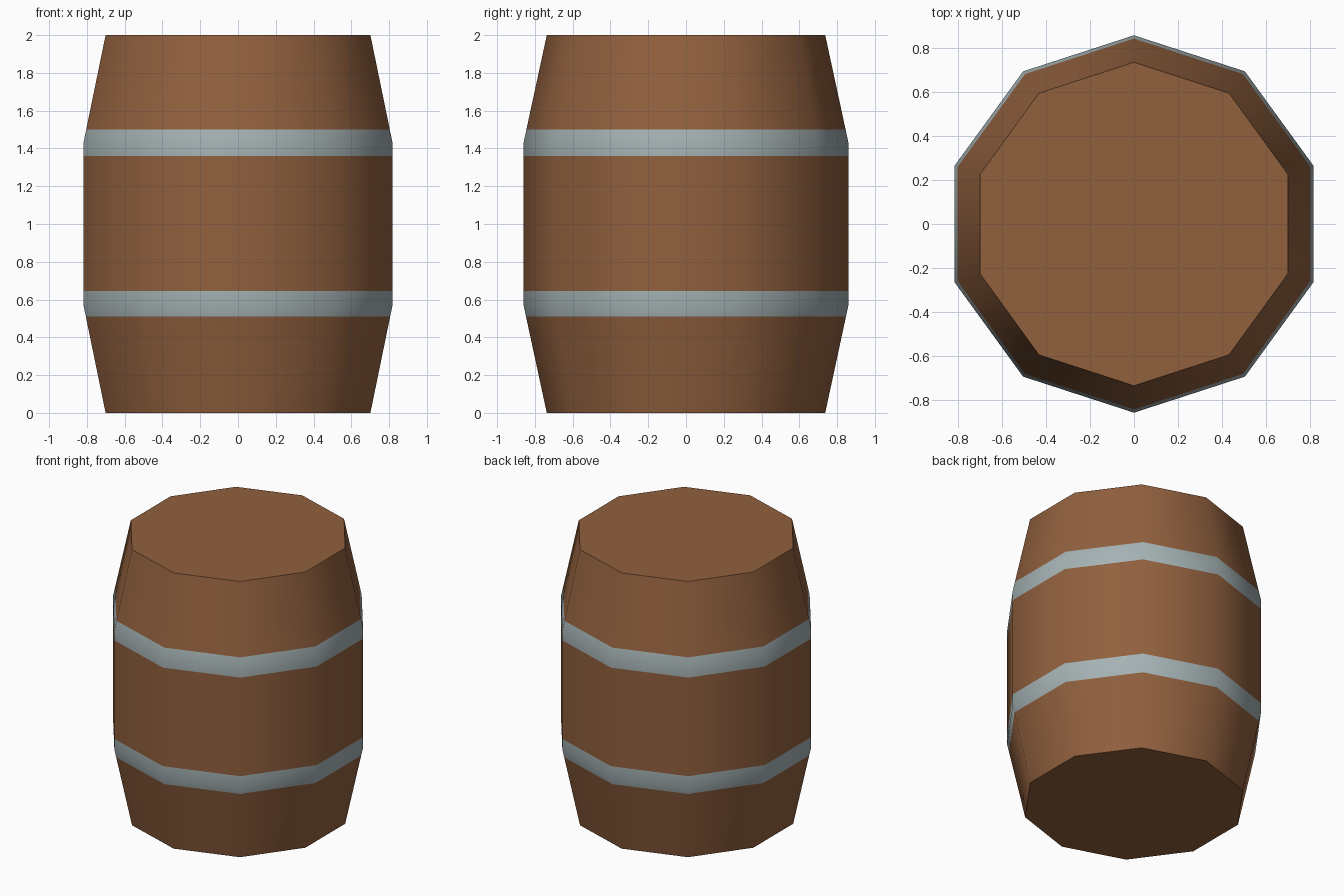
import bpy, bmesh, math

if "Cube" in bpy.data.objects:
    bpy.data.objects.remove(bpy.data.objects["Cube"])

SIDES = 10
# barrel profile: (radius, height); extra rings mark the hoop edges
PROFILE = [(0.737, 0.0), (0.847, 0.51), (0.86, 0.57), (0.86, 0.645),
           (0.86, 1.36), (0.86, 1.43), (0.845, 1.50), (0.737, 2.0)]
HOOPS = [(0.51, 0.645), (1.36, 1.50)]


def material(name, color):
    m = bpy.data.materials.new(name)
    m.diffuse_color = (*color, 1)
    m.use_nodes = True
    m.node_tree.nodes["Principled BSDF"].inputs["Base Color"].default_value = m.diffuse_color
    return m


wood = material("brown_wood", (0.283, 0.117, 0.048))
metal = material("grey_metal", (0.376, 0.445, 0.456))

# barrel body: stacked ten-sided rings, a corner pointing along +y
bm = bmesh.new()
rings = []
for r, z in PROFILE:
    rings.append([bm.verts.new((r * math.cos(a), r * math.sin(a), z))
                  for a in (math.pi / 2 + 2 * math.pi * i / SIDES for i in range(SIDES))])
for lo, hi in zip(rings, rings[1:]):
    for i in range(SIDES):
        j = (i + 1) % SIDES
        bm.faces.new((lo[i], lo[j], hi[j], hi[i]))

# flat lid and base
bm.faces.new(rings[-1])
bm.faces.new(rings[0][::-1])

# metal hoops flush with the staves, chosen by height
for f in bm.faces:
    z = f.calc_center_median().z
    f.material_index = int(any(a < z < b for a, b in HOOPS))

mesh = bpy.data.meshes.new("barrel")
bm.to_mesh(mesh)
bm.free()
mesh.materials.append(wood)
mesh.materials.append(metal)
barrel = bpy.data.objects.new("barrel", mesh)
bpy.context.collection.objects.link(barrel)

# smooth staves, sharp rims
bpy.context.view_layer.objects.active = barrel
barrel.select_set(True)
bpy.ops.object.shade_smooth_by_angle(angle=math.radians(60))
